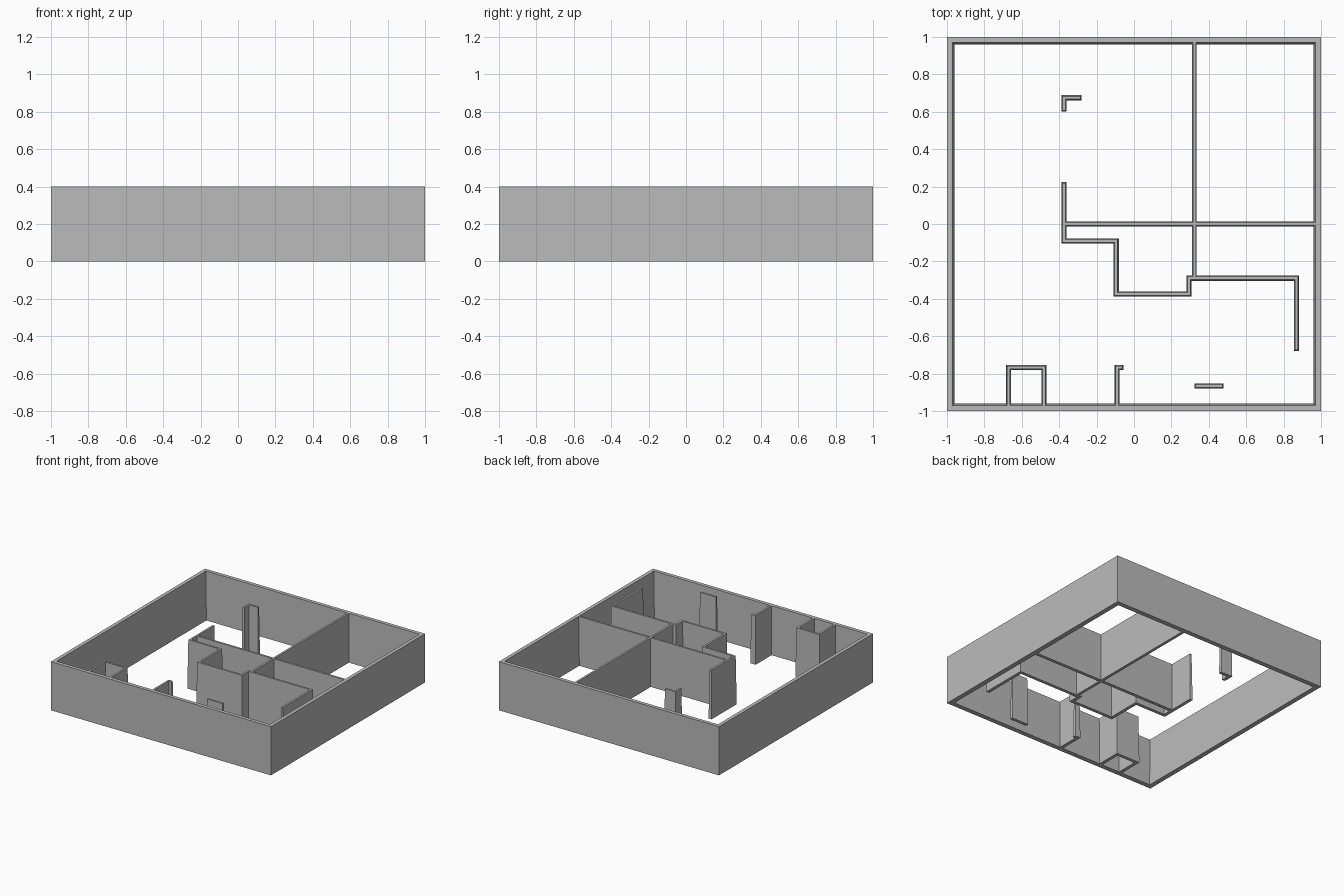
import bpy
import bmesh
from mathutils import Vector

HEIGHT = 0.4

cube = bpy.data.objects.get("Cube")
if cube:
    bpy.data.objects.remove(cube, do_unlink=True)

grey = bpy.data.materials.new("plaster_grey")
grey.use_nodes = True
grey.diffuse_color = (0.5, 0.5, 0.5, 1)
grey.node_tree.nodes["Principled BSDF"].inputs["Base Color"].default_value = grey.diffuse_color


def finish(name, bm):
    bmesh.ops.recalc_face_normals(bm, faces=bm.faces)
    mesh = bpy.data.meshes.new(name)
    bm.to_mesh(mesh)
    bm.free()
    mesh.materials.append(grey)
    obj = bpy.data.objects.new(name, mesh)
    bpy.context.collection.objects.link(obj)


def sides(path, half):
    """Mitred left and right points along a path, ends pushed out by half."""
    pts = [Vector(p) for p in path]
    dirs = [(b - a).normalized() for a, b in zip(pts, pts[1:])]
    pts[0] = pts[0] - dirs[0] * half
    pts[-1] = pts[-1] + dirs[-1] * half
    pairs = []
    for i, p in enumerate(pts):
        n0 = dirs[max(i - 1, 0)].orthogonal()
        n1 = dirs[min(i, len(dirs) - 1)].orthogonal()
        off = (n0 + n1) * half / (1 + n0.dot(n1))
        pairs.append((p + off, p - off))
    return pairs


def wall(name, path, base=0.0135, top=0.008):
    """Wall along a path, slightly thinner at the top."""
    bm = bmesh.new()
    rings = []
    for (bl, br), (tl, tr) in zip(sides(path, base), sides(path, top)):
        rings.append([bm.verts.new((p.x, p.y, z)) for p, z in
                      ((bl, 0), (br, 0), (tr, HEIGHT), (tl, HEIGHT))])
    for a, b in zip(rings, rings[1:]):
        for i in range(4):
            j = (i + 1) % 4
            bm.faces.new((a[i], a[j], b[j], b[i]))
    bm.faces.new(rings[0])
    bm.faces.new(rings[-1])
    finish(name, bm)


# Square outer shell: upright outside, inside face battered
bm = bmesh.new()
loops = []
for r, z in ((1, 0), (1, HEIGHT), (0.97, HEIGHT), (0.96, 0)):
    loops.append([bm.verts.new((sx * r, sy * r, z))
                  for sx, sy in ((-1, -1), (1, -1), (1, 1), (-1, 1))])
for a, b in zip(loops, loops[1:] + loops[:1]):
    for i in range(4):
        j = (i + 1) % 4
        bm.faces.new((a[i], a[j], b[j], b[i]))
finish("outer_walls", bm)

# Long dividing walls
wall("rear_divider", [(0.323, 0.97), (0.323, -0.29)], 0.012)
wall("cross_divider", [(-0.37, 0), (0.97, 0)])

# Stepped wall around the middle rooms
wall("stepped_wall", [(-0.375, 0.21), (-0.375, -0.09), (-0.095, -0.09),
                      (-0.095, -0.375), (0.295, -0.375), (0.295, -0.29),
                      (0.87, -0.29), (0.87, -0.665)])

# Short free-standing pieces and the closet by the front wall
wall("corner_post", [(-0.375, 0.615), (-0.375, 0.675), (-0.295, 0.675)])
wall("closet", [(-0.672, -0.965), (-0.672, -0.767), (-0.48, -0.767), (-0.48, -0.965)])
wall("front_stub", [(-0.092, -0.965), (-0.092, -0.767), (-0.07, -0.767)])
wall("free_panel", [(0.338, -0.866), (0.465, -0.866)])
